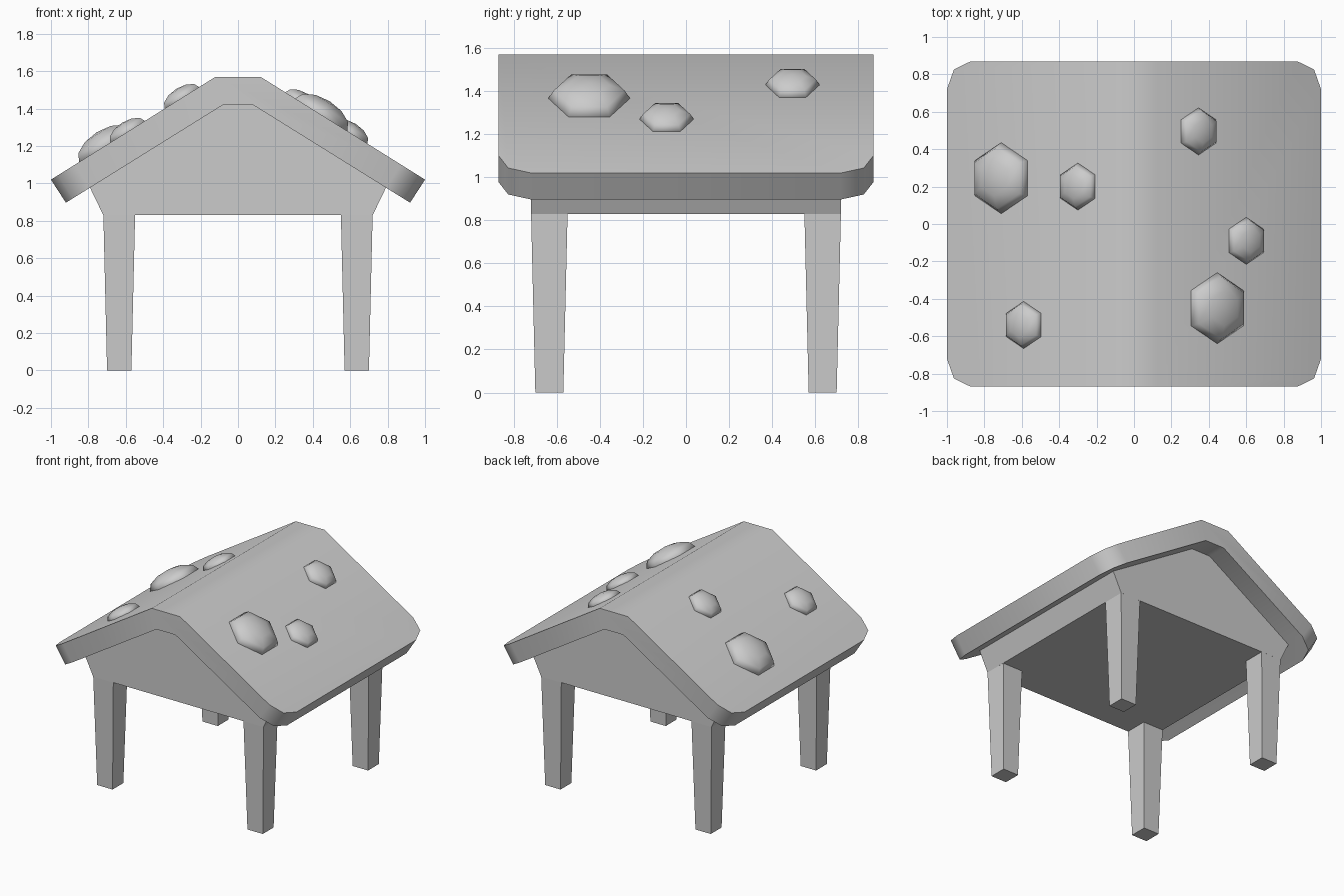
import bpy, bmesh, math
from mathutils import Matrix

if "Cube" in bpy.data.objects:
    bpy.data.objects.remove(bpy.data.objects["Cube"])


def make_object(name, bm, smooth_angle=None):
    bmesh.ops.recalc_face_normals(bm, faces=bm.faces[:])
    mesh = bpy.data.meshes.new(name)
    bm.to_mesh(mesh)
    bm.free()
    obj = bpy.data.objects.new(name, mesh)
    bpy.context.collection.objects.link(obj)
    if smooth_angle:
        bpy.ops.object.select_all(action='DESELECT')
        bpy.context.view_layer.objects.active = obj
        obj.select_set(True)
        bpy.ops.object.shade_smooth_by_angle(angle=math.radians(smooth_angle))
    return obj


def extruded_profile(half_profile, half_depth):
    """Mirror an x-z half profile over x = 0 and extrude it along y."""
    points = half_profile + [(-x, z) for x, z in reversed(half_profile)]
    bm = bmesh.new()
    front = [bm.verts.new((x, -half_depth, z)) for x, z in points]
    back = [bm.verts.new((x, half_depth, z)) for x, z in points]
    bm.faces.new(front)
    bm.faces.new(back[::-1])
    for i in range(len(points)):
        j = (i + 1) % len(points)
        bm.faces.new((front[i], back[i], back[j], front[j]))
    return bm


# Roof slab with rounded eave corners
bm = extruded_profile([(0.08, 1.42), (0.92, 0.897), (1.0, 1.02), (0.12, 1.57)], 0.87)
corners = [e for e in bm.edges
           if all(abs(v.co.x) > 0.9 for v in e.verts)
           and abs(e.verts[0].co.y - e.verts[1].co.y) < 0.01]
bmesh.ops.bevel(bm, geom=corners, offset=0.15, segments=2, profile=0.5, affect='EDGES')
make_object("roof", bm, 50)

# Gabled body under the roof, tucked slightly into the slab
make_object("body", extruded_profile(
    [(0.72, 0.83), (0.795, 0.985), (0.085, 1.43)], 0.72))

# Four legs tapering towards the floor
for side_y, y_name in ((-1, "front"), (1, "back")):
    for side_x, x_name in ((-1, "left"), (1, "right")):
        bm = bmesh.new()
        bmesh.ops.create_cube(bm, size=1)
        for v in bm.verts:
            top = v.co.z > 0
            half = 0.085 if top else 0.065
            v.co = (side_x * 0.635 + math.copysign(half, v.co.x),
                    side_y * 0.635 + math.copysign(half, v.co.y),
                    0.84 if top else 0)
        make_object(f"{y_name}_{x_name}_leg", bm)

# Six-sided flattened spots on both roof slopes
slope = math.atan2(0.55, 0.88)
spots = [(-0.71, 0.245, 0.19), (-0.30, 0.20, 0.126), (-0.59, -0.54, 0.126),
         (0.345, 0.495, 0.126), (0.60, -0.09, 0.126), (0.445, -0.45, 0.19)]
for i, (x, y, radius) in enumerate(spots):
    z = 1.57 - (abs(x) - 0.12) * math.tan(slope)
    bm = bmesh.new()
    bmesh.ops.create_uvsphere(bm, u_segments=6, v_segments=6, radius=radius)
    bm.transform(Matrix.Translation((x, y, z))
                 @ Matrix.Rotation(math.copysign(slope, x), 4, 'Y')
                 @ Matrix.Diagonal((1, 1, 0.45, 1)))
    make_object(f"roof_spot_{i + 1}", bm, 80)
